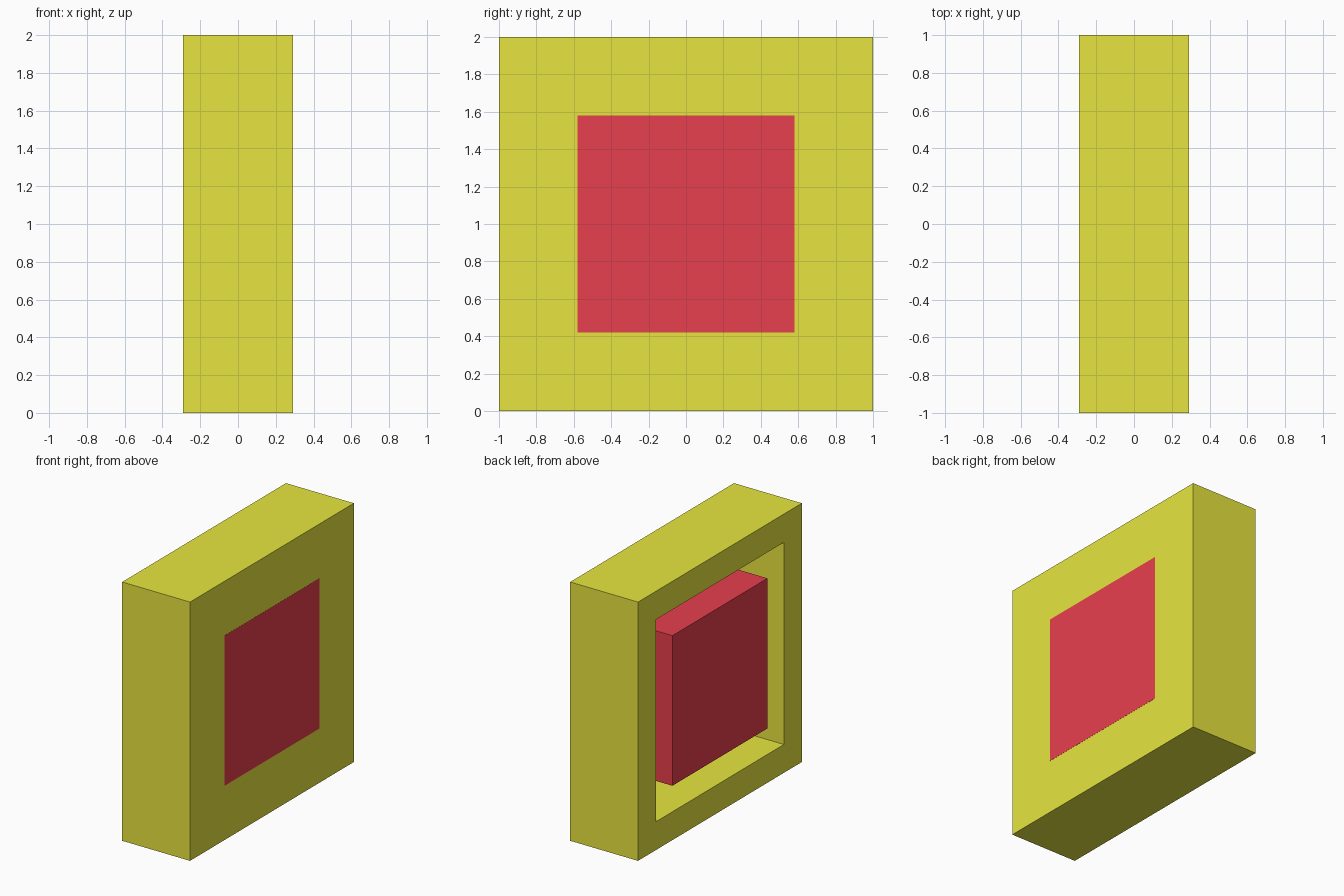
import bpy, bmesh
from mathutils import Vector

if "Cube" in bpy.data.objects:
    bpy.data.objects.remove(bpy.data.objects["Cube"])

HALF_DEPTH = 0.29


def material(name, rgb):
    mat = bpy.data.materials.new(name)
    mat.diffuse_color = (*rgb, 1.0)
    mat.use_nodes = True
    mat.node_tree.nodes["Principled BSDF"].inputs["Base Color"].default_value = mat.diffuse_color
    return mat


def block(name, size, centre, mat, pocket=None):
    """Box; pocket=(inset width, depth) sinks a recess into its -x face."""
    bm = bmesh.new()
    bmesh.ops.create_cube(bm, size=1.0)
    bmesh.ops.scale(bm, vec=Vector(size), verts=bm.verts)
    if pocket:
        inset, depth = pocket
        bm.normal_update()
        face = min(bm.faces, key=lambda f: f.calc_center_median().x)
        bmesh.ops.inset_region(bm, faces=[face], thickness=inset)
        # extrude the inset face inward and drop the old cap
        out = bmesh.ops.extrude_discrete_faces(bm, faces=[face])
        bmesh.ops.translate(bm, vec=(depth, 0, 0), verts=out["faces"][0].verts)
    bmesh.ops.recalc_face_normals(bm, faces=bm.faces)
    mesh = bpy.data.meshes.new(name)
    bm.to_mesh(mesh)
    bm.free()
    mesh.materials.append(mat)
    obj = bpy.data.objects.new(name, mesh)
    obj.location = centre
    bpy.context.collection.objects.link(obj)
    return obj


yellow = material("yellow", (0.8, 0.785, 0.05))
red = material("red", (0.8, 0.05, 0.075))

# Outer housing with a square recess in its left face
block("housing", (2 * HALF_DEPTH, 2, 2), (0, 0, 1), yellow, pocket=(0.31, 0.42))

# Red core: flush with the recess opening, a hair proud on the right face
block("core", (2 * HALF_DEPTH + 0.001, 1.16, 1.16), (0.0005, 0, 1), red)
